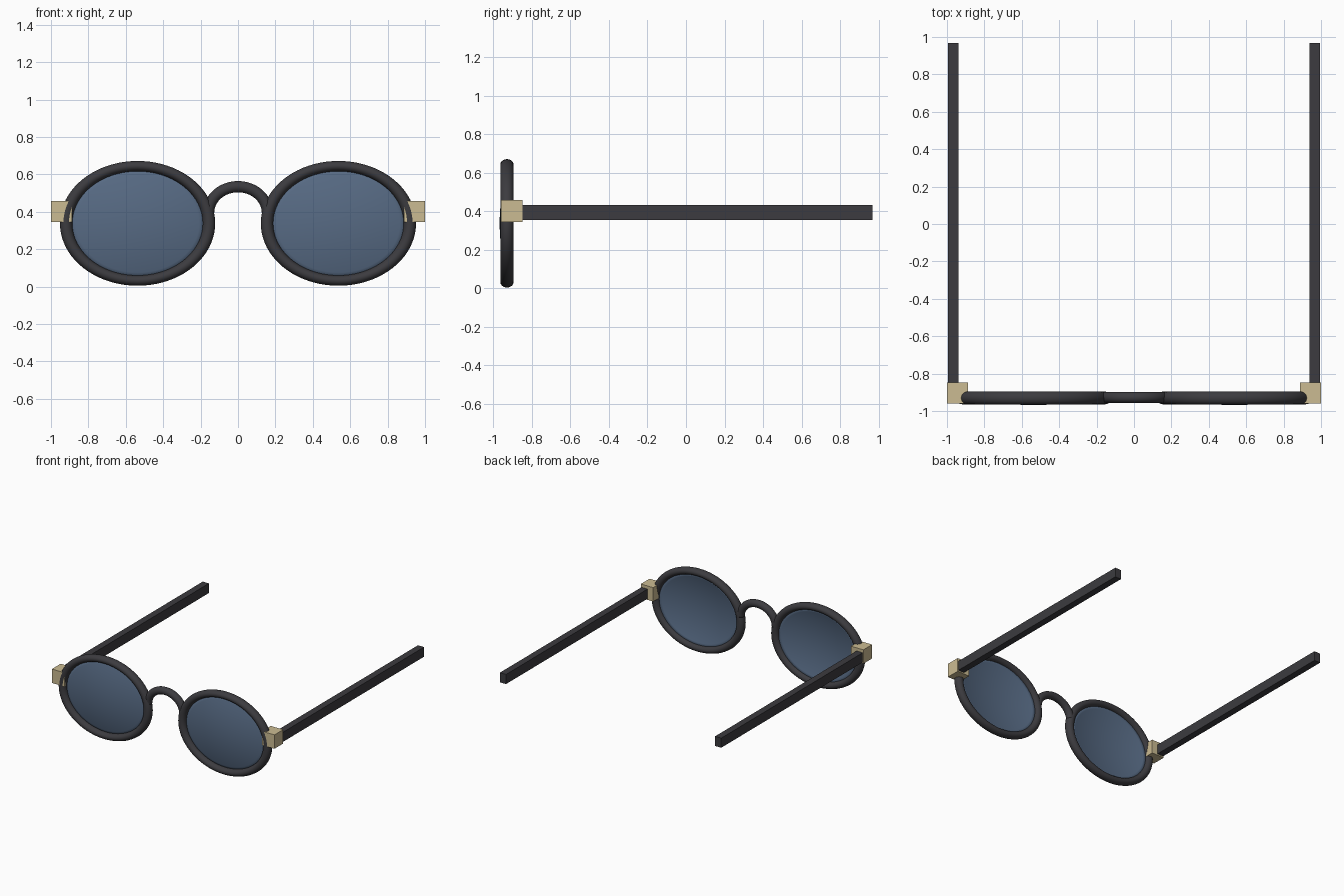
import bpy, bmesh, math

if "Cube" in bpy.data.objects:
    bpy.data.objects.remove(bpy.data.objects["Cube"])


def material(name, rgb):
    m = bpy.data.materials.new(name)
    m.diffuse_color = (*rgb, 1)
    m.use_nodes = True
    m.node_tree.nodes["Principled BSDF"].inputs["Base Color"].default_value = m.diffuse_color
    return m


BLACK = material("frame black", (0.045, 0.044, 0.050))
BLUE = material("lens blue", (0.095, 0.145, 0.230))
BRASS = material("hinge tan", (0.600, 0.500, 0.290))


def add(name, bm, mat, smooth=False):
    bmesh.ops.recalc_face_normals(bm, faces=bm.faces)
    me = bpy.data.meshes.new(name)
    bm.to_mesh(me)
    bm.free()
    me.materials.append(mat)
    for p in me.polygons:
        p.use_smooth = smooth
    ob = bpy.data.objects.new(name, me)
    bpy.context.collection.objects.link(ob)
    return ob


def box(name, lo, hi, mat):
    bm = bmesh.new()
    bmesh.ops.create_cube(bm, size=1)
    for v in bm.verts:
        v.co = [(a + b) / 2 + c * (b - a) for a, b, c in zip(lo, hi, v.co)]
    return add(name, bm, mat)


def grid_faces(bm, rows, closed):
    # skin a list of vertex rings
    n = len(rows[0])
    for i in range(len(rows) if closed else len(rows) - 1):
        a, b = rows[i], rows[(i + 1) % len(rows)]
        for j in range(n):
            bm.faces.new((a[j], a[(j + 1) % n], b[(j + 1) % n], b[j]))


def tube(name, cx, cy, cz, rx, rz, tx, ty, tz, sweep, mat, segs, sides=20):
    # elliptical ring or arch in the xz plane
    bm = bmesh.new()
    closed = sweep > 6
    rows = []
    for i in range(segs if closed else segs + 1):
        a = sweep * i / segs
        row = []
        for j in range(sides):
            b = 2 * math.pi * j / sides
            row.append(bm.verts.new((cx + (rx + tx * math.cos(b)) * math.cos(a),
                                     cy + ty * math.sin(b),
                                     cz + (rz + tz * math.cos(b)) * math.sin(a))))
        rows.append(row)
    grid_faces(bm, rows, closed)
    if not closed:
        bm.faces.new(rows[0])
        bm.faces.new(rows[-1])
    return add(name, bm, mat, True)


def lens(name, cx, cz, rx, rz, y_edge, y_apex, thick):
    # thin shell domed toward the front
    bm = bmesh.new()
    segs, rings = 64, 10
    profile = [(k / rings, 0) for k in range(1, rings + 1)]
    profile += [(k / rings, thick) for k in range(rings, 0, -1)]
    rows = []
    for t, d in profile:
        y = y_apex + (y_edge - y_apex) * t * t + d
        rows.append([bm.verts.new((cx + rx * t * math.cos(2 * math.pi * j / segs), y,
                                   cz + rz * t * math.sin(2 * math.pi * j / segs)))
                     for j in range(segs)])
    grid_faces(bm, rows, False)
    for row, y in ((rows[0], y_apex), (rows[-1], y_apex + thick)):
        c = bm.verts.new((cx, y, cz))
        for j in range(segs):
            bm.faces.new((row[j], row[(j + 1) % segs], c))
    return add(name, bm, BLUE, True)


for side, s in (("left", -1), ("right", 1)):
    # rim and lens
    tube(side + "_rim", s * 0.537, -0.93, 0.338, 0.382, 0.306,
         0.033, 0.034, 0.0275, 2 * math.pi, BLACK, 80)
    lens(side + "_lens", s * 0.537, 0.338, 0.365, 0.292, -0.925, -0.968, 0.005)
    # hinge block and temple arm
    xs = sorted((s * 0.888, s * 1.0))
    box(side + "_hinge", (xs[0], -0.960, 0.345), (xs[1], -0.848, 0.458), BRASS)
    xs = sorted((s * 0.939, s * 0.994))
    box(side + "_temple_arm", (xs[0], -0.86, 0.355), (xs[1], 0.968, 0.433), BLACK)

# nose bridge arch
tube("bridge", 0, -0.927, 0.395, 0.157, 0.139, 0.030, 0.030, 0.030, math.pi, BLACK, 40)
